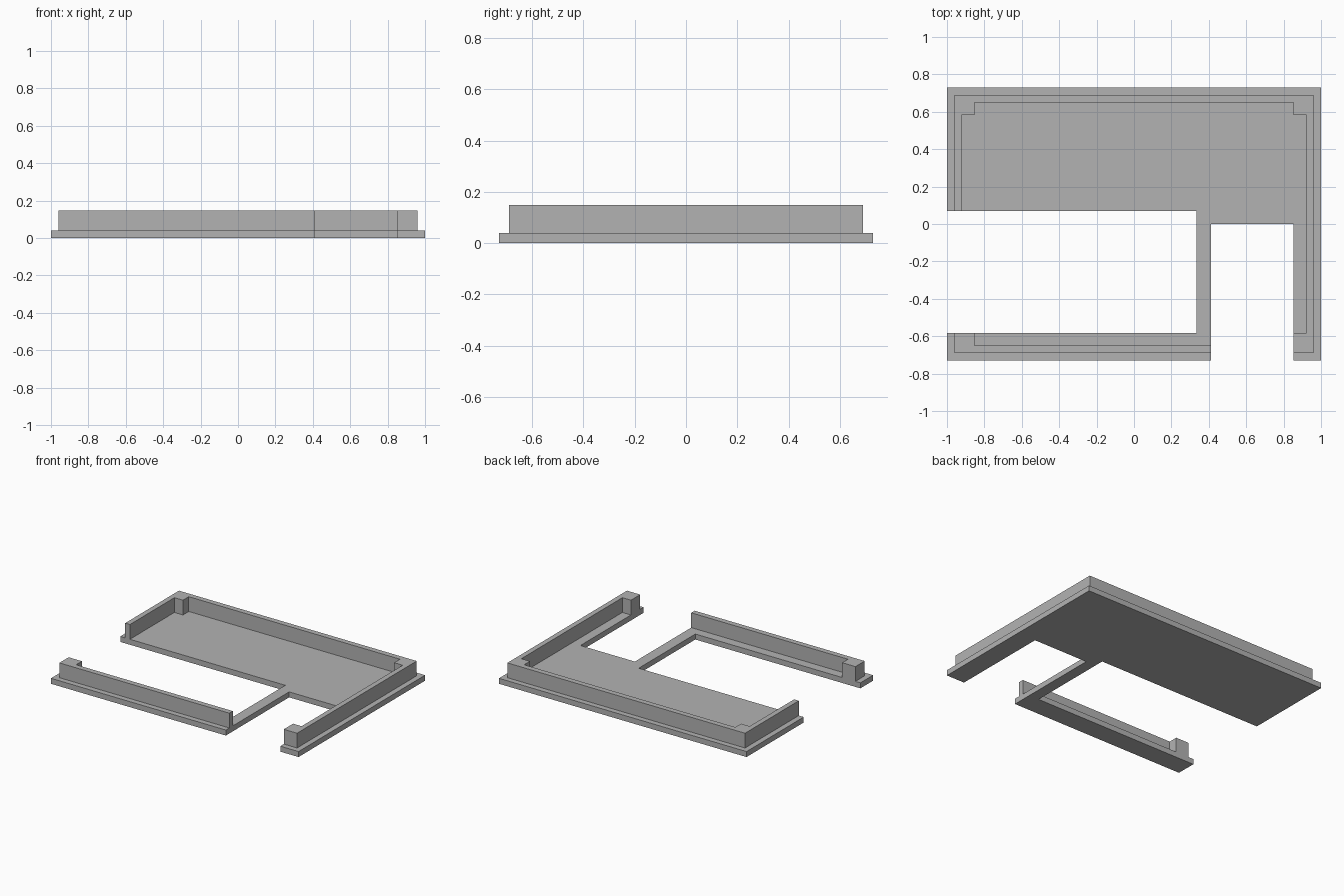
import bpy
import bmesh

cube = bpy.data.objects.get("Cube")
if cube:
    bpy.data.objects.remove(cube, do_unlink=True)

# Single grey finish
grey = bpy.data.materials.new("matte_grey")
grey.use_nodes = True
colour = (0.45, 0.45, 0.45, 1)
grey.diffuse_color = colour
grey.node_tree.nodes["Principled BSDF"].inputs["Base Color"].default_value = colour

# Heights and shared plan dimensions
PLATE_TOP, WALL_TOP = 0.04, 0.148
EDGE_X, EDGE_Y = 1.0, 0.73       # plate rim
OUT_X, OUT_Y = 0.96, 0.69        # outer wall faces
IN_X, IN_Y = 0.922, 0.65         # inner wall faces
POST_X, POST_Y = 0.853, 0.583    # inner corners of the posts
SLOT_Y = 0.07                    # rear edge of the side opening
RIB_L, RIB_R = 0.333, 0.413      # narrow rib between openings


def extrude_outline(name, outline, bottom, top):
    """Make a flat-sided solid from a plan outline."""
    bm = bmesh.new()
    face = bm.faces.new([bm.verts.new((x, y, bottom)) for x, y in outline])
    result = bmesh.ops.extrude_face_region(bm, geom=[face])
    raised = [v for v in result["geom"] if isinstance(v, bmesh.types.BMVert)]
    bmesh.ops.translate(bm, verts=raised, vec=(0, 0, top - bottom))
    bmesh.ops.recalc_face_normals(bm, faces=bm.faces)
    mesh = bpy.data.meshes.new(name)
    bm.to_mesh(mesh)
    bm.free()
    mesh.materials.append(grey)
    obj = bpy.data.objects.new(name, mesh)
    bpy.context.collection.objects.link(obj)
    return obj


# Base plate with side opening and front notch
extrude_outline("base_plate", [
    (-EDGE_X, -EDGE_Y), (RIB_R, -EDGE_Y), (RIB_R, 0), (POST_X, 0),
    (POST_X, -EDGE_Y), (EDGE_X, -EDGE_Y), (EDGE_X, EDGE_Y),
    (-EDGE_X, EDGE_Y), (-EDGE_X, SLOT_Y), (RIB_L, SLOT_Y),
    (RIB_L, -POST_Y), (-EDGE_X, -POST_Y)], 0, PLATE_TOP)

# Front wall with its corner post
extrude_outline("front_wall", [
    (-OUT_X, -OUT_Y), (RIB_R, -OUT_Y), (RIB_R, -IN_Y), (-POST_X, -IN_Y),
    (-POST_X, -POST_Y), (-OUT_X, -POST_Y)], PLATE_TOP, WALL_TOP)

# Continuous rear and side walls with three corner posts
extrude_outline("rear_and_side_walls", [
    (POST_X, -OUT_Y), (OUT_X, -OUT_Y), (OUT_X, OUT_Y), (-OUT_X, OUT_Y),
    (-OUT_X, SLOT_Y), (-IN_X, SLOT_Y), (-IN_X, POST_Y), (-POST_X, POST_Y),
    (-POST_X, IN_Y), (POST_X, IN_Y), (POST_X, POST_Y), (IN_X, POST_Y),
    (IN_X, -POST_Y), (POST_X, -POST_Y)], PLATE_TOP, WALL_TOP)
